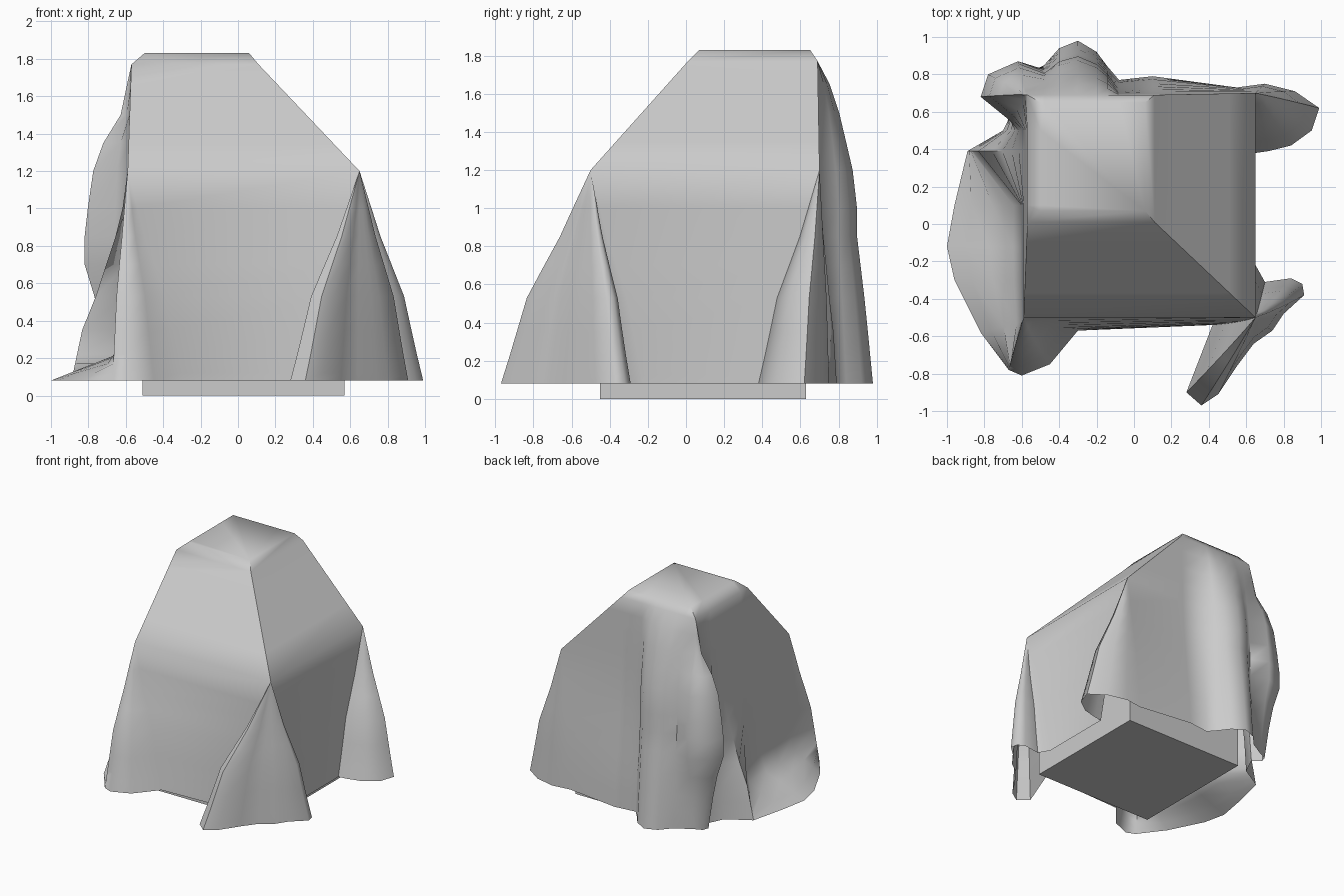
import bpy
import bmesh
from mathutils import Vector

cube = bpy.data.objects.get("Cube")
if cube:
    bpy.data.objects.remove(cube, do_unlink=True)

# One grey for cloth and plinth
GREY = (0.6, 0.6, 0.6, 1)
grey = bpy.data.materials.new("plain grey")
grey.use_nodes = True
grey.diffuse_color = GREY
grey.node_tree.nodes["Principled BSDF"].inputs["Base Color"].default_value = GREY


def sample(keys, z):
    """Piecewise linear lookup in a list of (height, value or vector)."""
    if z <= keys[0][0]:
        return keys[0][1]
    for (low, a), (high, b) in zip(keys, keys[1:]):
        if z <= high:
            return a + (b - a) * ((z - low) / (high - low))
    return keys[-1][1]


def add_object(name, bm):
    mesh = bpy.data.meshes.new(name)
    bm.to_mesh(mesh)
    bm.free()
    mesh.materials.append(grey)
    obj = bpy.data.objects.new(name, mesh)
    bpy.context.collection.objects.link(obj)
    return obj


# Hidden box under the cloth: (x min, x max, y min, y max) by height
HEM = 0.08
BODY = [
    (HEM, Vector((-0.61, 0.65, -0.53, 0.71))),
    (1.2, Vector((-0.59, 0.65, -0.5, 0.70))),
    (1.77, Vector((-0.57, 0.11, 0.01, 0.69))),
    (1.83, Vector((-0.5, 0.06, 0.07, 0.65))),
]

# How far each kind of fold reaches towards its hem, by height
CORNER = [(HEM, 1), (0.25, 0.88), (0.53, 0.7), (0.85, 0.33), (1.2, 0)]
TALL = [(HEM, 1), (0.5, 0.85), (0.85, 0.7), (1.1, 0.7), (1.35, 0.5), (1.6, 0.3), (1.77, 0)]
BULGE = [(HEM, 0.4), (0.5, 0.7), (0.65, 1), (0.85, 1), (1.15, 0.85), (1.3, 0.7), (1.5, 0.2), (1.77, 0)]
RIDGE = [(HEM, 1), (0.35, 0.8), (0.53, 0.55), (0.85, 0.2), (1.1, 0)]
SHEET = [(HEM, 1), (0.22, 0.1), (0.35, 0)]

# Folds around the hem: (corner they hang from, kind, outline points)
FOLDS = [
    # front left corner, a forked flap
    ((1, -1), CORNER, [(0.42, -0.54), (0.28, -0.9), (0.36, -0.97), (0.45, -0.91),
                       (0.55, -0.76), (0.64, -0.64), (0.74, -0.57), (0.8, -0.48),
                       (0.91, -0.38), (0.9, -0.32), (0.84, -0.29), (0.7, -0.31), (0.65, -0.22)]),
    # back left corner
    ((1, 1), CORNER, [(0.65, 0.38), (0.72, 0.39), (0.84, 0.42), (0.95, 0.5),
                      (0.99, 0.62), (0.86, 0.71), (0.7, 0.75), (0.55, 0.73)]),
    # back flare and the long fold beside it
    (None, RIDGE, [(0.1, 0.79), (-0.08, 0.77)]),
    (None, TALL, [(-0.14, 0.84), (-0.2, 0.92), (-0.3, 0.98), (-0.4, 0.94), (-0.48, 0.85)]),
    # back right corner
    ((-1, 1), BULGE, [(-0.62, 0.87), (-0.78, 0.8), (-0.82, 0.68), (-0.66, 0.55)]),
    # right side: ridge, then cloth spread almost flat
    (None, RIDGE, [(-0.7, 0.5), (-0.89, 0.39)]),
    (None, SHEET, [(-0.96, 0.1), (-1, -0.12), (-0.96, -0.3), (-0.82, -0.58)]),
    # front right corner
    ((-1, -1), CORNER, [(-0.67, -0.78), (-0.6, -0.81), (-0.45, -0.75), (-0.3, -0.57)]),
]


def cloth_point(corner, kind, hem, z):
    x0, x1, y0, y1 = sample(BODY, z)
    if corner:
        anchor = Vector((x1 if corner[0] > 0 else x0, y1 if corner[1] > 0 else y0))
    else:
        anchor = Vector((min(max(hem[0], x0), x1), min(max(hem[1], y0), y1)))
    p = anchor.lerp(Vector(hem), sample(kind, z))
    return (p.x, p.y, z)


# Draped cloth, lofted through level rings
levels = [HEM, 0.12, 0.17, 0.22, 0.35, 0.53, 0.7, 0.85, 1.0, 1.2, 1.35, 1.5, 1.65, 1.77, 1.83]
bm = bmesh.new()
rings = [[bm.verts.new(cloth_point(corner, kind, hem, z))
          for corner, kind, points in FOLDS for hem in points] for z in levels]
count = len(rings[0])
for low, high in zip(rings, rings[1:]):
    for i in range(count):
        j = (i + 1) % count
        bm.faces.new((low[i], low[j], high[j], high[i]))
bm.faces.new(rings[-1])
bmesh.ops.remove_doubles(bm, verts=bm.verts[:], dist=0.002)
cloth = add_object("draped_cloth", bm)
bpy.ops.object.select_all(action="DESELECT")
cloth.select_set(True)
bpy.context.view_layer.objects.active = cloth
bpy.ops.object.shade_smooth_by_angle(angle=1.05)

# Square box the cloth hangs over
bm = bmesh.new()
bmesh.ops.create_cube(bm, size=1)
bmesh.ops.scale(bm, verts=bm.verts[:], vec=(1.08, 1.08, 1.15))
bmesh.ops.translate(bm, verts=bm.verts[:], vec=(0.03, 0.09, 0.575))
add_object("covered_box", bm)
